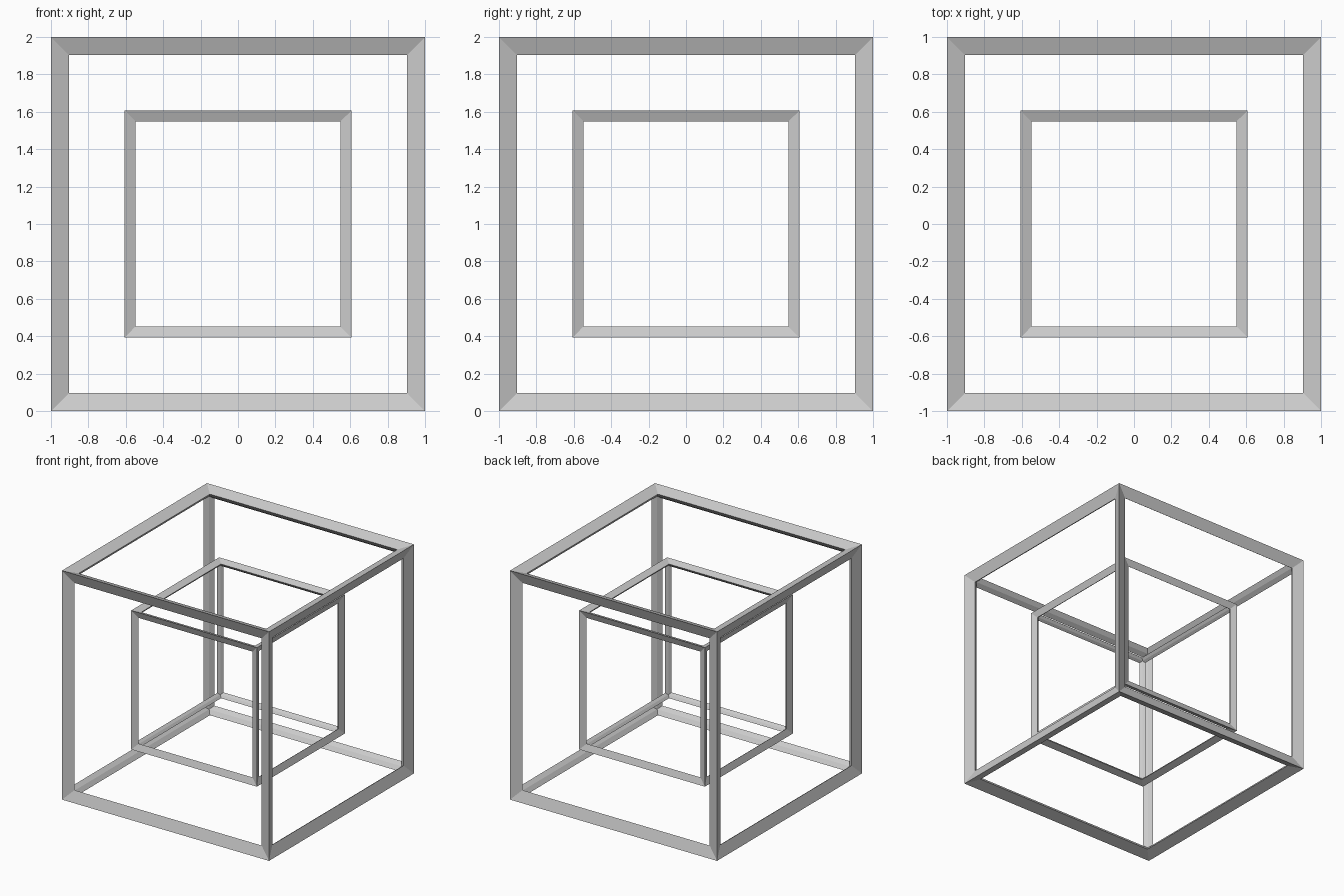
import bpy
import math

if "Cube" in bpy.data.objects:
    bpy.data.objects.remove(bpy.data.objects["Cube"])

THICK = 0.125                              # bar thickness relative to half size
GROW = 1 + THICK / 2 / math.sqrt(3)        # how far corners move outwards


def cube_frame(name, outer):
    """Open cube cage whose outer corners reach +-outer around z = 1."""
    half = outer / GROW          # centre line of the bars
    bpy.ops.mesh.primitive_cube_add(size=2 * half, location=(0, 0, 1))
    obj = bpy.context.object
    obj.name = name
    # Kite-section mitred bars along every cube edge
    wire = obj.modifiers.new("bars", 'WIREFRAME')
    wire.thickness = THICK * half
    wire.offset = 0
    wire.use_even_offset = True
    wire.use_replace = True
    return obj


# Large cage and the smaller one floating inside it
cube_frame("outer_frame", 1.0)
cube_frame("inner_frame", 0.607)
